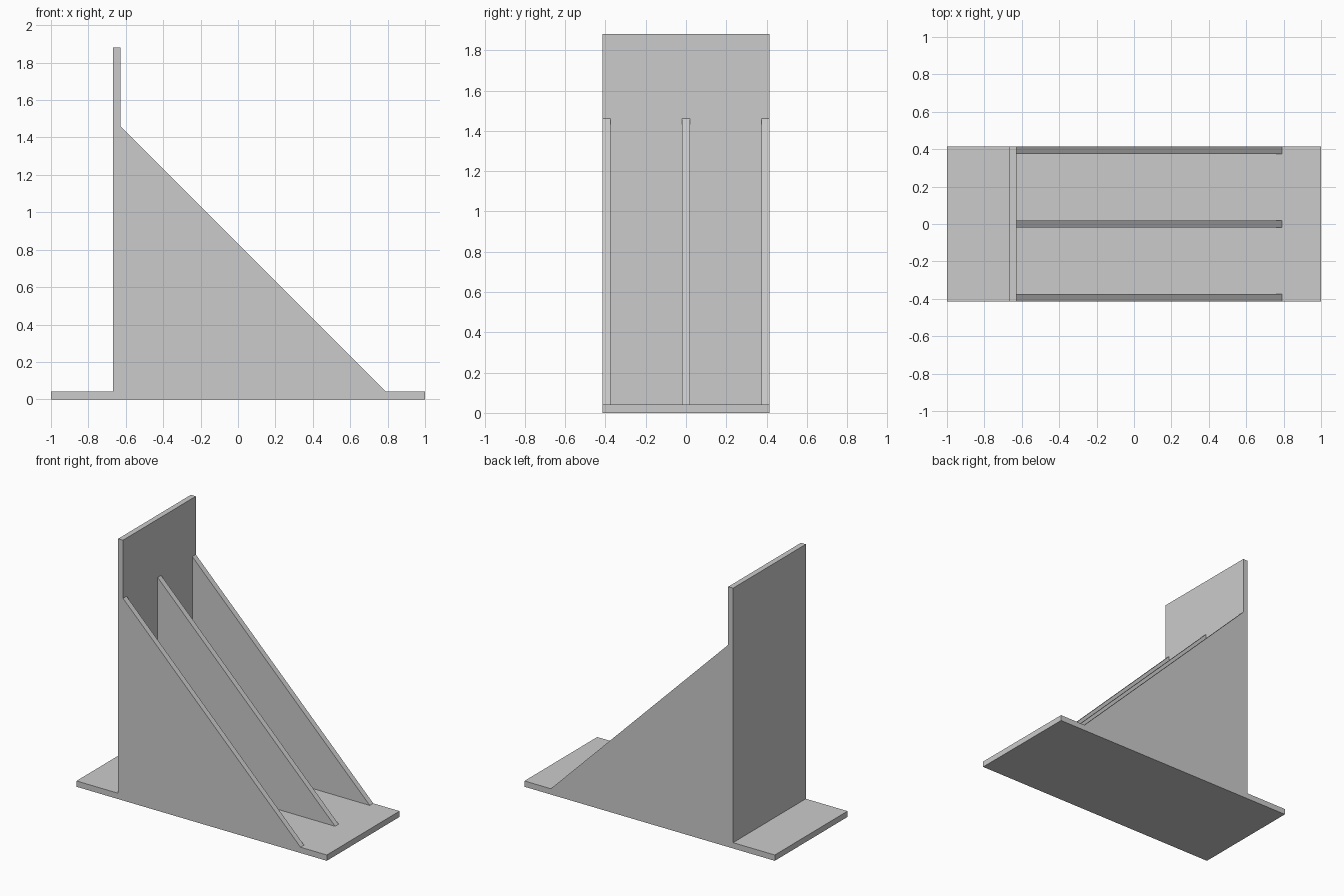
import bpy

# Remove the default cube
cube = bpy.data.objects.get("Cube")
if cube:
    bpy.data.objects.remove(cube, do_unlink=True)

GREY = (0.6, 0.6, 0.6, 1.0)
grey = bpy.data.materials.new("plain_grey")
grey.use_nodes = True
grey.diffuse_color = GREY
grey.node_tree.nodes["Principled BSDF"].inputs["Base Color"].default_value = GREY

# Shared dimensions
HALF_DEPTH = 0.415
BASE_TOP = 0.042
WALL_LEFT, WALL_RIGHT, WALL_TOP = -0.667, -0.628, 1.88
RIB_TOP, RIB_TOE, RIB_THICKNESS = 1.46, 0.79, 0.04


def extrude_profile(name, profile, y_min, y_max):
    """Extrude an anticlockwise x-z outline along y."""
    n = len(profile)
    verts = [(x, y, z) for y in (y_min, y_max) for x, z in profile]
    faces = [tuple(range(n)), tuple(reversed(range(n, 2 * n)))]
    for i in range(n):
        j = (i + 1) % n
        faces.append((j, i, i + n, j + n))
    mesh = bpy.data.meshes.new(name)
    mesh.from_pydata(verts, [], faces)
    mesh.materials.append(grey)
    obj = bpy.data.objects.new(name, mesh)
    bpy.context.collection.objects.link(obj)
    return obj


def rectangle(x0, x1, z0, z1):
    return [(x0, z0), (x1, z0), (x1, z1), (x0, z1)]


# Flat base and upright wall
extrude_profile("base_plate", rectangle(-1, 1, 0, BASE_TOP), -HALF_DEPTH, HALF_DEPTH)
extrude_profile("upright_wall", rectangle(WALL_LEFT, WALL_RIGHT, BASE_TOP, WALL_TOP),
                -HALF_DEPTH, HALF_DEPTH)

# Three triangular bracing ribs
rib_profile = [(WALL_RIGHT, BASE_TOP), (RIB_TOE, BASE_TOP), (WALL_RIGHT, RIB_TOP)]
edge = HALF_DEPTH - RIB_THICKNESS / 2
for name, y in (("front_rib", -edge), ("middle_rib", 0), ("back_rib", edge)):
    extrude_profile(name, rib_profile, y - RIB_THICKNESS / 2, y + RIB_THICKNESS / 2)
